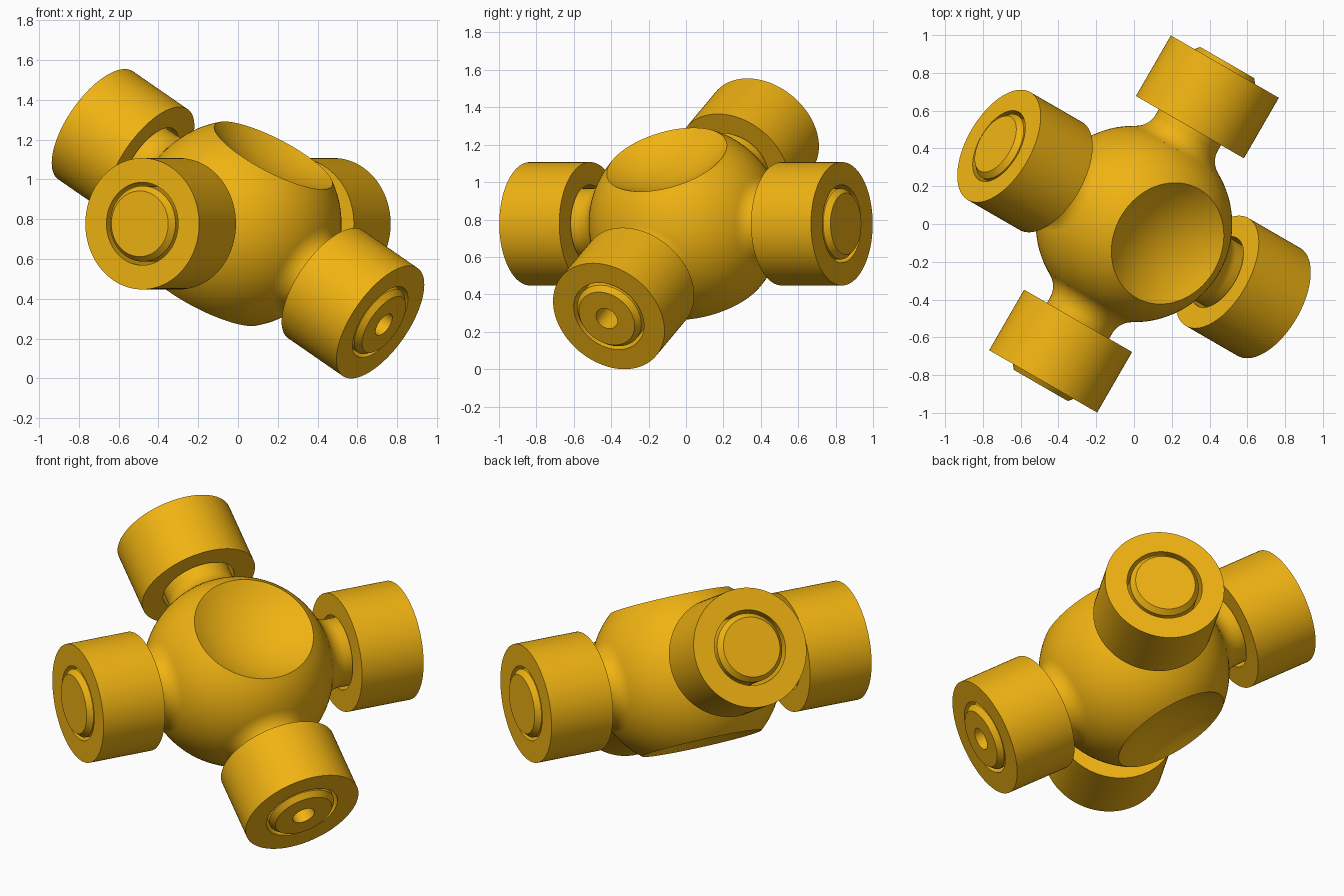
import bpy, bmesh, math
from mathutils import Vector

if "Cube" in bpy.data.objects:
    bpy.data.objects.remove(bpy.data.objects["Cube"])

SEG = 96
TILT = math.radians(30.9)
YAW = math.radians(60)
CAP_R, CAP_IN, CAP_OUT = 0.33, 0.592, 0.962      # bearing cup
NECK_R, BORE_R, TIP = 0.19, 0.208, 0.987         # trunnion
BALL_R, FILLET = 0.52, 0.12                      # central hub
CENTRE = Vector((0, 0, CAP_OUT * math.sin(TILT) + CAP_R * math.cos(TILT)))

# the two crossed arm axes and the hub axis perpendicular to both
A = Vector((math.cos(YAW), math.sin(YAW), 0))
H = Vector((math.sin(YAW), -math.cos(YAW), 0))
B = H * math.cos(TILT) - Vector((0, 0, math.sin(TILT)))
N = H * math.sin(TILT) + Vector((0, 0, math.cos(TILT)))

steel = bpy.data.materials.new("amber_paint")
steel.diffuse_color = (0.87, 0.45, 0.006, 1)
steel.use_nodes = True
steel.node_tree.nodes["Principled BSDF"].inputs["Base Color"].default_value = steel.diffuse_color


def arc(cx, cr, rad, a0, a1, n):
    """Profile points (axial, radius) along a circle."""
    return [(cx + rad * math.cos(a0 + (a1 - a0) * i / n),
             cr + rad * math.sin(a0 + (a1 - a0) * i / n)) for i in range(n + 1)]


def lathe(name, profile, axis, closed=False):
    """Revolve an (axial, radius) profile about an axis through the hub centre."""
    u = axis.orthogonal().normalized()
    v = axis.cross(u)
    bm = bmesh.new()
    rings = []
    for h, r in profile:
        if r < 1e-5:
            rings.append([bm.verts.new(CENTRE + axis * h)] * SEG)
        else:
            rings.append([bm.verts.new(CENTRE + axis * h + r * (
                u * math.cos(math.tau * i / SEG) + v * math.sin(math.tau * i / SEG)))
                for i in range(SEG)])
    pairs = list(zip(rings, rings[1:])) + ([(rings[-1], rings[0])] if closed else [])
    for lo, hi in pairs:
        for i in range(SEG):
            j = (i + 1) % SEG
            bm.faces.new(list(dict.fromkeys((lo[i], lo[j], hi[j], hi[i]))))
    bmesh.ops.recalc_face_normals(bm, faces=bm.faces)
    mesh = bpy.data.meshes.new(name)
    bm.to_mesh(mesh)
    bm.free()
    mesh.materials.append(steel)
    ob = bpy.data.objects.new(name, mesh)
    bpy.context.collection.objects.link(ob)
    bpy.ops.object.select_all(action='DESELECT')
    ob.select_set(True)
    bpy.context.view_layer.objects.active = ob
    bpy.ops.object.shade_smooth_by_angle(angle=math.radians(25))
    return ob


# hub: ball with a shallow round dish cut in each pole
flat, depth = 0.40, 0.10
rim = math.sqrt(BALL_R ** 2 - flat ** 2)
dish_r = (rim ** 2 + depth ** 2) / (2 * depth)
dish_a = math.asin(rim / dish_r)
dish = arc(flat - depth + dish_r, 0, dish_r, math.pi, math.pi - dish_a, 8)
rim_a = math.acos(flat / BALL_R)
ball = arc(0, 0, BALL_R, rim_a, math.pi - rim_a, 32)
lathe("hub", dish[:-1] + ball + [(-h, r) for h, r in reversed(dish[:-1])], N)

# trunnion profile: fillet blending from the ball, shaft, chamfered tip
fil_r = NECK_R + FILLET
fil_x = math.sqrt((BALL_R + FILLET) ** 2 - fil_r ** 2)
start = math.pi + math.atan2(fil_r, fil_x)
shaft = [(0.42, 0)] + arc(fil_x, fil_r, FILLET, start, 1.5 * math.pi, 10)
shaft += [(0.957, NECK_R), (TIP, 0.165)]
plain_tip = [(TIP, 0)]
grease_tip = [(TIP, 0.063), (0.70, 0.063), (0.70, 0)]

# bearing cup profile: open tube around the trunnion
cup = [(CAP_IN, BORE_R), (CAP_IN, CAP_R), (CAP_OUT, CAP_R), (CAP_OUT, BORE_R)]

arms = (("front_left", -A, plain_tip), ("back_right", A, plain_tip),
        ("lower", B, grease_tip), ("upper", -B, plain_tip))
for label, axis, tip in arms:
    lathe(label + "_trunnion", shaft + tip, axis)
    lathe(label + "_bearing_cup", cup, axis, closed=True)
